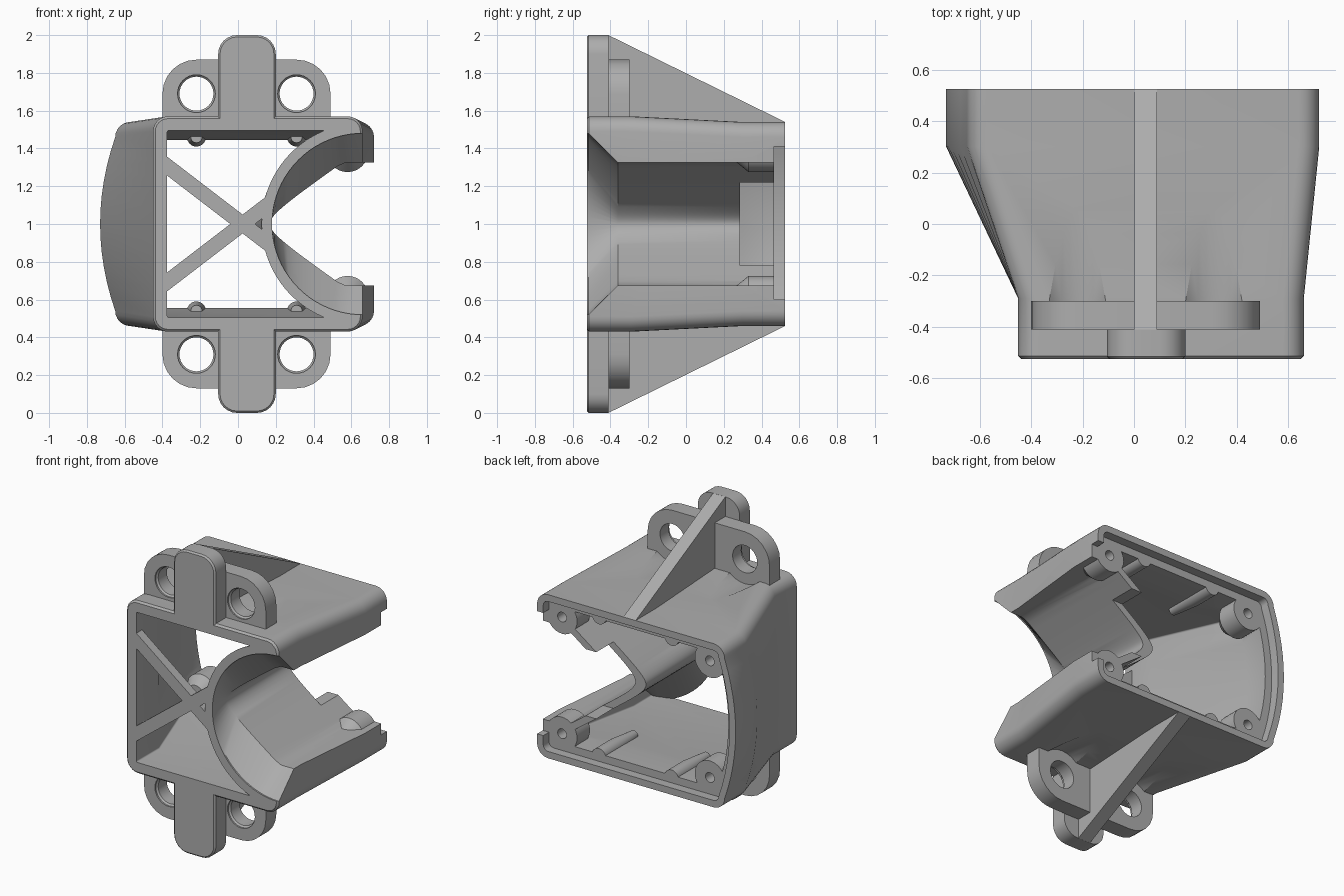
import bpy, bmesh, math

cube = bpy.data.objects.get("Cube")
if cube:
    bpy.data.objects.remove(cube, do_unlink=True)

grey = bpy.data.materials.new("plain grey")
grey.use_nodes = True
COLOUR = (0.42, 0.42, 0.42, 1)
grey.diffuse_color = COLOUR
grey.node_tree.nodes["Principled BSDF"].inputs["Base Color"].default_value = COLOUR

FRONT, BACK, MID = -0.525, 0.525, 1.0


def lerp(a, b, t):
    return a + (b - a) * t


def loft(name, sections):
    """Solid through (y, [(x, z), ...]) sections with equal point counts."""
    bm = bmesh.new()
    rings = [[bm.verts.new((x, y, z)) for x, z in pts] for y, pts in sections]
    n = len(rings[0])
    for a, b in zip(rings, rings[1:]):
        for i in range(n):
            j = (i + 1) % n
            bm.faces.new((a[i], a[j], b[j], b[i]))
    bm.faces.new(rings[0])
    bm.faces.new(rings[-1])
    bmesh.ops.recalc_face_normals(bm, faces=bm.faces)
    mesh = bpy.data.meshes.new(name)
    bm.to_mesh(mesh)
    bm.free()
    mesh.materials.append(grey)
    obj = bpy.data.objects.new(name, mesh)
    bpy.context.collection.objects.link(obj)
    return obj


def combine(target, tool, operation):
    """Apply a boolean and discard the tool object."""
    mod = target.modifiers.new("cut", 'BOOLEAN')
    mod.operation, mod.solver, mod.object = operation, 'EXACT', tool
    bpy.context.view_layer.objects.active = target
    bpy.ops.object.modifier_apply(modifier=mod.name)
    bpy.data.objects.remove(tool, do_unlink=True)


def smooth(obj):
    bpy.ops.object.select_all(action='DESELECT')
    obj.select_set(True)
    bpy.context.view_layer.objects.active = obj
    bpy.ops.object.shade_smooth_by_angle(angle=math.radians(30))


def lathe(name, x, z, profile):
    """Round solid along y from (y, radius) pairs."""
    angles = [math.tau * i / 32 for i in range(32)]
    return loft(name, [(y, [(x + r * math.cos(a), z + r * math.sin(a)) for a in angles])
                       for y, r in profile])


def box(name, x0, x1, y0, y1, z0, z1):
    pts = [(x0, z0), (x1, z0), (x1, z1), (x0, z1)]
    return loft(name, [(y0, pts), (y1, pts)])


def corner(cx, cz, r, start):
    """Clockwise quarter arc."""
    return [(cx + r * math.cos(a), cz + r * math.sin(a))
            for a in (math.radians(start - 15 * i) for i in range(7))]


def mirror_loop(half):
    """Close an upper outline with its reflection below the middle."""
    return [(x, MID + z) for x, z in half] + [(x, MID - z) for x, z in reversed(half) if z > 1e-5]


def hull(f, g=0.0):
    """Housing outline: f blends front to back, g insets it."""
    top = lerp(0.57, 0.54, f) - g
    r = max(0.08 - g, 0.01)
    left, side = lerp(-0.45, -0.73, f) + g, lerp(-0.45, -0.65, f) + g
    right = lerp(0.66, 0.72, f) - g
    cz = top - r
    half = [(left + (side - left) * (i / 6) ** 2, cz * i / 6) for i in range(6)]
    half += corner(side + r, cz, r, 180) + corner(right - r, cz, r, 90)
    return mirror_loop(half)


def channel(vee, g=0.0):
    """Side cutout: round at the mouth, rounded V behind; g grows it."""
    half = []
    for i in range(21):
        t = i / 20
        if vee:
            d = 0.55 * (1 - t) ** 2
            x = 0.17 - 1.4 * g + d
            z = min(0.325 + g, 0.7 * math.sqrt((d + 0.09) ** 2 - 0.09 ** 2))
        else:
            a = t * math.pi / 2
            x = 0.66 - (0.48 + g) * math.sin(a)
            z = (0.48 + g) * math.cos(a)
        half.append((x, max(z, 0)))
    return mirror_loop([(1.2, half[0][1])] + half)


def channel_solid(name, g):
    return loft(name, [(-0.7, channel(False, g)), (FRONT + 0.01, channel(False, g)),
                       (-0.36, channel(True, g)), (0.7, channel(True, g))])


# Housing shell: outer hull, cavity that leaves the channel wall, then the channel
housing = loft("housing", [(FRONT, hull(0, 0.012)), (FRONT + 0.012, hull(0)),
                           (-0.29, hull(0)), (0.3, hull(1)), (BACK, hull(1))])
cavity = loft("cavity", [(-0.6, hull(0, 0.075)), (-0.29, hull(0, 0.075)),
                         (0.3, hull(1, 0.095)), (0.6, hull(1, 0.095))])
combine(cavity, channel_solid("channel_wall", 0.055), 'DIFFERENCE')
combine(housing, cavity, 'DIFFERENCE')
combine(housing, channel_solid("channel_cut", 0), 'DIFFERENCE')

# Corner screw bosses, inner ribs and outer driver grooves
bosses = [(x, MID + s * 0.385) for x in (-0.5, 0.58) for s in (1, -1)]
screws = [(x, s) for x in (-0.22, 0.31) for s in (1, -1)]
for x, z in bosses:
    combine(housing, lathe("boss", x, z, [(0.27, 0.06), (0.33, 0.11), (0.468, 0.11)]), 'UNION')
for x, s in screws:
    rib = lathe("rib", x, MID + s * 0.46, [(0.1, 0.03), (0.3, 0.05), (0.466, 0.05)])
    combine(housing, rib, 'UNION')
    groove = lathe("groove", x, MID + s * 0.69, [(-0.3, 0.163), (0.07, 0.136)])
    combine(housing, groove, 'DIFFERENCE')

# Back lid recess, side notch, shortened channel wall and screw holes
combine(housing, loft("recess", [(0.465, hull(1, 0.045)), (0.6, hull(1, 0.045))]), 'DIFFERENCE')
combine(housing, box("notch", 0.5, 1, 0.465, 0.6, 0.6, 1.41), 'DIFFERENCE')
combine(housing, box("wall_trim", 0, 0.5, 0.285, 0.6, 0.78, 1.22), 'DIFFERENCE')
for x, z in bosses:
    combine(housing, lathe("hole", x, z, [(0.3, 0.032), (0.6, 0.032)]), 'DIFFERENCE')
smooth(housing)

# Crossed braces in the front opening
for s, label in ((1, "falling"), (-1, "rising")):
    ends = [(-0.41, 0.333), (0.155, -0.10)]
    pts = [(x, MID + s * (z + d)) for (x, z), d in
           zip((ends[0], ends[1], ends[1], ends[0]), (-0.05, -0.05, 0.05, 0.05))]
    loft(label + "_brace", [(FRONT, pts), (FRONT + 0.06, pts)])


def tab(x0, x1, top, r, s):
    """Rounded tab outline on the upper (s=1) or lower (s=-1) side."""
    pts = [(x0, 0.51)] + corner(x0 + r, top - r, r, 180) + corner(x1 - r, top - r, r, 90) + [(x1, 0.51)]
    return [(x, MID + s * z) for x, z in pts]


# Mounting tabs, screw ears and triangular fins above and below
for s, label in ((1, "upper"), (-1, "lower")):
    outline = tab(-0.105, 0.2, 1.0, 0.1, s)
    small = tab(-0.095, 0.19, 0.99, 0.09, s)
    smooth(loft(label + "_tab", [(FRONT, small), (FRONT + 0.01, outline), (-0.41, outline)]))
    outline = tab(-0.4, 0.49, 0.87, 0.18, s)
    ears = loft(label + "_ears", [(-0.41, outline), (-0.3, outline)])
    for x in (-0.22, 0.31):
        hole = lathe("ear_hole", x, MID + s * 0.69,
                     [(-0.5, 0.1), (-0.4, 0.1), (-0.39, 0.09), (-0.2, 0.09)])
        combine(ears, hole, 'DIFFERENCE')
    smooth(ears)
    fin = [[(x, MID + s * z) for x, z in ((0, 0.51), (0.09, 0.51), (0.09, h), (0, h))]
           for h in (1.0, 0.54)]
    loft(label + "_fin", [(-0.411, fin[0]), (BACK, fin[1])])
